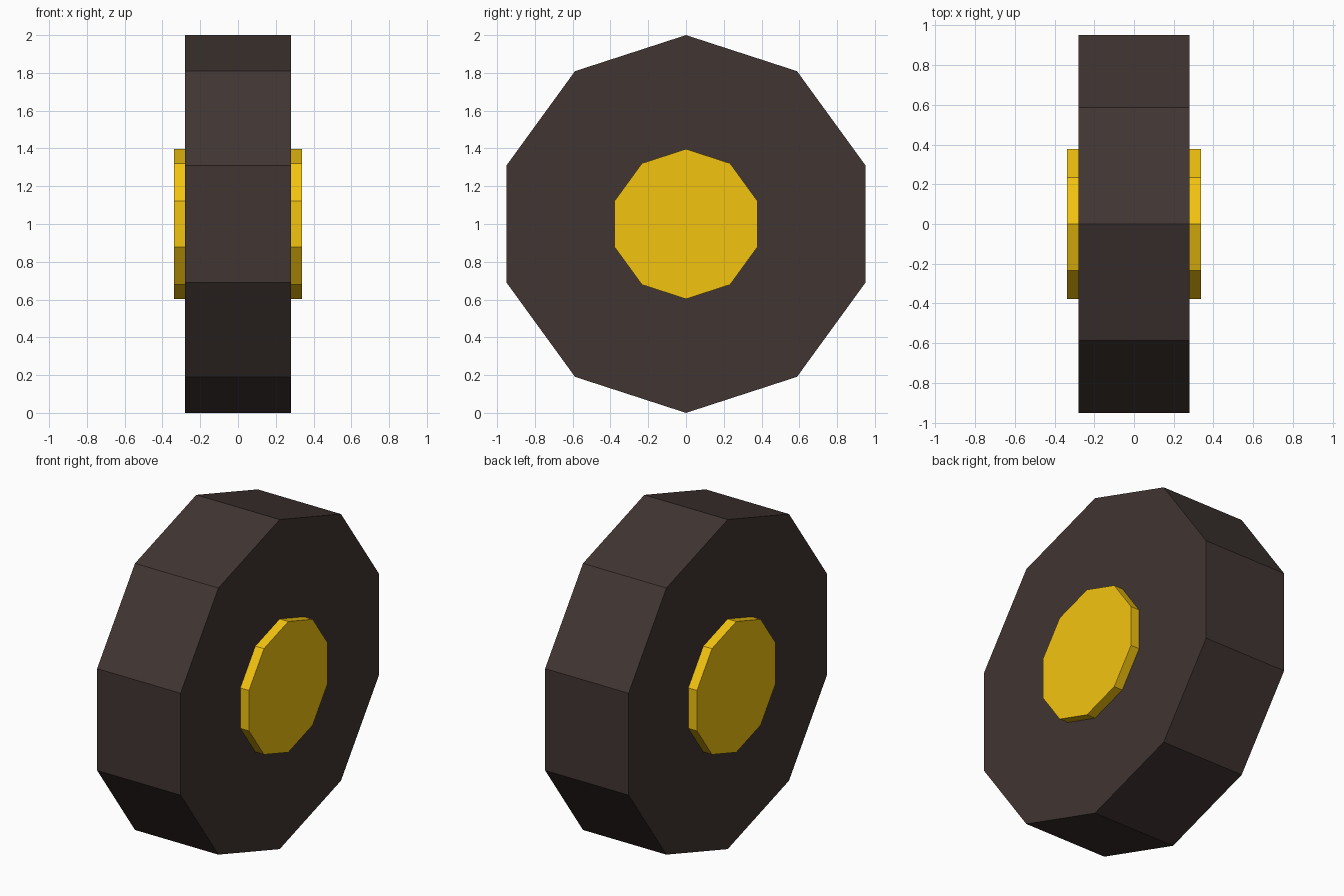
import bpy, bmesh, math
from mathutils import Vector

if "Cube" in bpy.data.objects:
    bpy.data.objects.remove(bpy.data.objects["Cube"])

SIDES = 10
AXLE_Z = 1.0


def material(name, color):
    mat = bpy.data.materials.new(name)
    mat.diffuse_color = color
    mat.use_nodes = True
    mat.node_tree.nodes["Principled BSDF"].inputs["Base Color"].default_value = mat.diffuse_color
    return mat


def disc(name, radius, half_width, mat):
    """Ten-sided prism along x, with one corner pointing straight up."""
    bm = bmesh.new()
    ring = []
    for i in range(SIDES):
        a = 2 * math.pi * i / SIDES
        ring.append(bm.verts.new((-half_width, radius * math.sin(a), radius * math.cos(a))))
    face = bm.faces.new(ring)
    ext = bmesh.ops.extrude_face_region(bm, geom=[face], use_keep_orig=True)
    top = [v for v in ext["geom"] if isinstance(v, bmesh.types.BMVert)]
    bmesh.ops.translate(bm, verts=top, vec=Vector((2 * half_width, 0, 0)))
    bmesh.ops.recalc_face_normals(bm, faces=bm.faces)
    mesh = bpy.data.meshes.new(name)
    bm.to_mesh(mesh)
    bm.free()
    mesh.materials.append(mat)
    obj = bpy.data.objects.new(name, mesh)
    obj.location = (0, 0, AXLE_Z)
    bpy.context.collection.objects.link(obj)
    return obj


# Tyre
disc("tire", 1.0, 0.28, material("rubber", (0.052, 0.036, 0.032, 1)))

# Hub running through the tyre and standing proud on both sides
disc("hub", 0.397, 0.338, material("hub_yellow", (0.90, 0.55, 0.005, 1)))
